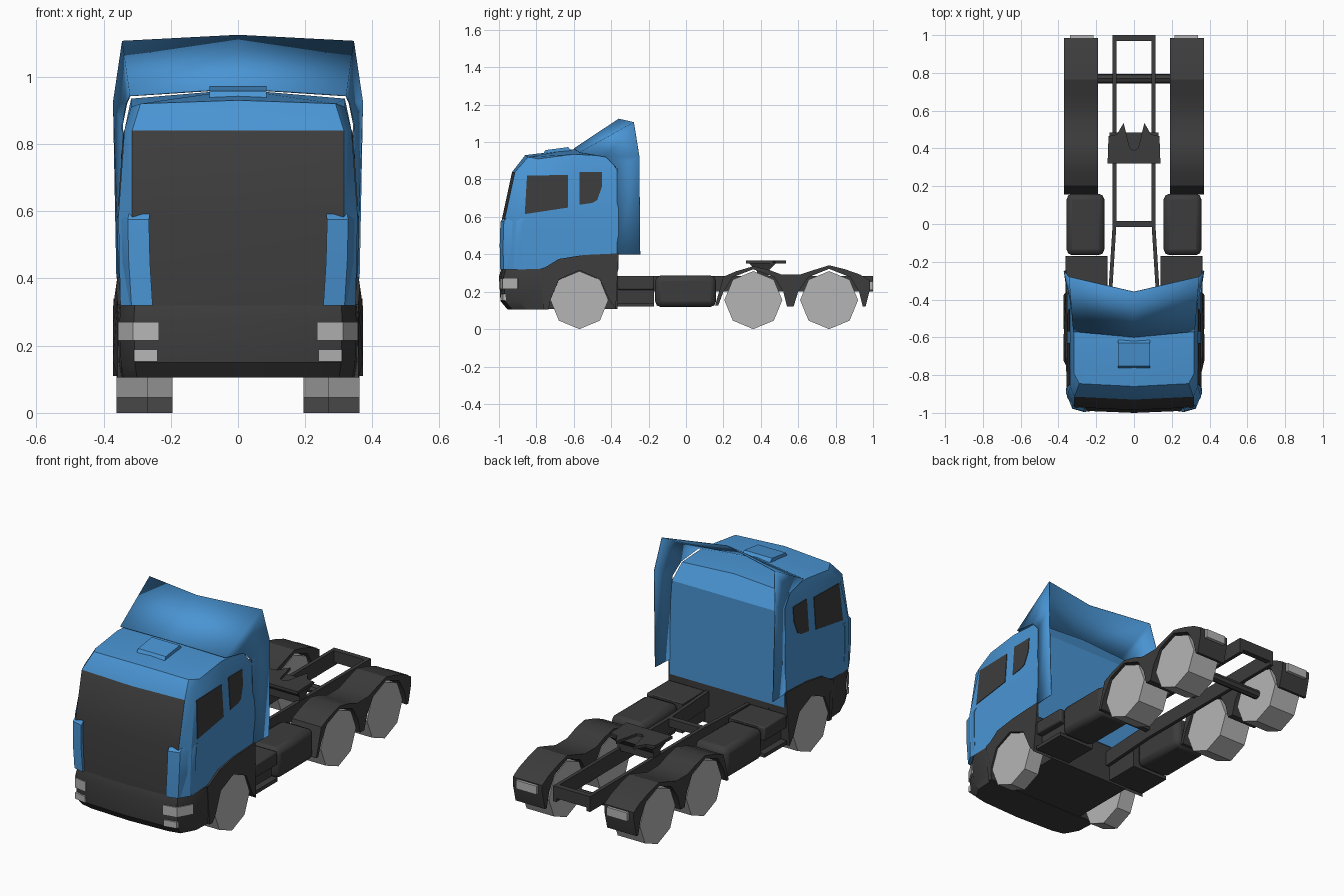
import bpy, bmesh, math

if "Cube" in bpy.data.objects:
    bpy.data.objects.remove(bpy.data.objects["Cube"])


def material(name, rgb):
    m = bpy.data.materials.new(name)
    m.diffuse_color = (*rgb, 1)
    m.use_nodes = True
    m.node_tree.nodes["Principled BSDF"].inputs["Base Color"].default_value = m.diffuse_color
    return m


BLUE = material("blue paint", (0.068, 0.30, 0.66))
DARK = material("dark grey", (0.045, 0.045, 0.045))
LIGHT = material("light grey", (0.46, 0.46, 0.46))


def make(name, verts, faces, mat, mirror=False, bevel=0, angle=30):
    me = bpy.data.meshes.new(name)
    me.from_pydata(verts, [], faces)
    bm = bmesh.new()
    bm.from_mesh(me)
    bmesh.ops.recalc_face_normals(bm, faces=bm.faces)
    bm.to_mesh(me)
    bm.free()
    ob = bpy.data.objects.new(name, me)
    bpy.context.collection.objects.link(ob)
    me.materials.append(mat)
    bpy.ops.object.select_all(action='DESELECT')
    ob.select_set(True)
    bpy.context.view_layer.objects.active = ob
    bpy.ops.object.shade_smooth_by_angle(angle=math.radians(angle))
    if bevel:
        b = ob.modifiers.new("bevel", 'BEVEL')
        b.width, b.segments = bevel, 2
    if mirror:
        ob.modifiers.new("mirror", 'MIRROR')
    return ob


def loft(name, rings, mat, **kw):
    """Closed rings of equal length, joined and capped at both ends."""
    n = len(rings[0])
    verts = [p for r in rings for p in r]
    faces = [(k * n + i, k * n + (i + 1) % n, (k + 1) * n + (i + 1) % n, (k + 1) * n + i)
             for k in range(len(rings) - 1) for i in range(n)]
    faces += [tuple(range(n)), tuple(range(len(verts) - n, len(verts)))]
    return make(name, verts, faces, mat, **kw)


def side(name, prof, x0, x1, mat, **kw):
    """Side (y, z) profile extruded in x."""
    return loft(name, [[(x, y, z) for y, z in prof] for x in (x0, x1)], mat, **kw)


def plan(name, pts, z0, z1, mat, **kw):
    """Plan (x, y) outline extruded in z."""
    return loft(name, [[(x, y, z) for x, y in pts] for z in (z0, z1)], mat, **kw)


def box(name, x, y, z, mat, **kw):
    return plan(name, [(x[0], y[0]), (x[1], y[0]), (x[1], y[1]), (x[0], y[1])], *z, mat, **kw)


def both(half):
    """Complete a half outline that starts and/or ends on x = 0."""
    return half + [(-p[0], *p[1:]) for p in reversed(half) if p[0] > 0]


# Cab shell: half rings run from front centre round to back centre
def cab_ring(z, yf, wf, ws, yb):
    return [(0, yf, z), (wf, yf + .015, z), (ws, yf + .07, z),
            (ws, -.6, z), (ws, yb, z), (0, yb, z)]


rings = [cab_ring(.32, -.99, .315, .350, -.36),
         cab_ring(.585, -.985, .315, .356, -.36),
         cab_ring(.84, -.93, .315, .338, -.36),
         [(0, -.86, .93), (.29, -.845, .92), (.318, -.79, .91),
          (.318, -.6, .935), (.318, -.42, .925), (0, -.42, .945)]]
verts = [p for r in rings for p in r] + [(0, -.6, .962)]
faces = [(k * 6 + i, k * 6 + i + 1, k * 6 + i + 7, k * 6 + i + 6) for k in range(3) for i in range(5)]
faces += [(18, 19, 20, 21, 24), (24, 21, 22, 23), (0, 1, 2, 3, 4, 5)]
cab = make("cab", verts, faces, BLUE, mirror=True)
cab.data.materials.append(DARK)
for f in cab.data.polygons:      # windscreen and grille are the front centre faces
    c = f.center
    if c.y < -.93 and c.x < .2 and abs(f.normal.z) < .5 and c.z < .84:
        f.material_index = 1

# Blue corner panels beside the grille
corner = [(.262, -.996), (.325, -.978), (.357, -.90), (.357, -.88), (.27, -.9)]
loft("corner_panel", [[(x + d, y + e, z) for x, y in corner]
     for z, d, e in ((.32, -.008, .002), (.45, 0, 0), (.575, .003, .004), (.592, 0, .02))],
     BLUE, mirror=True)

# Side windows lying on the sloped cab wall
def window(name, prof):
    def wall(z):
        return .356 - .0706 * (z - .585)
    loft(name, [[(wall(z) + d, y, z) for y, z in prof] for d in (-.004, .003)], DARK, mirror=True)


window("front_side_window", [(-.862, .615), (-.85, .82), (-.63, .825), (-.63, .65)])
window("rear_side_window", [(-.57, .665), (-.57, .84), (-.45, .84), (-.45, .76), (-.475, .69), (-.50, .675)])

# Roof hatch
loft("roof_hatch", [[(x, -.765, .935), (x, -.752, .957), (x, -.63, .973), (x, -.615, .955)]
     for x in (-.085, .085)], BLUE)

# Wind deflector on the roof with side fairings behind the cab
fairing = make("wind_deflector",
    [(0, -.6, .966), (0, -.36, 1.125), (.345, -.28, 1.107), (.322, -.57, .945), (.372, -.25, .925),
     (.362, -.245, .40), (.354, -.37, .40), (.346, -.37, .86), (.334, -.43, .92)],
    [(0, 3, 2, 1), (2, 3, 8), (2, 8, 4), (4, 8, 7), (4, 7, 6, 5)], BLUE, mirror=True)
fairing.modifiers.new("thickness", 'SOLIDIFY').thickness = .004

# Bumper, underbody and lamps
bumper = both([(0, -1.0), (.24, -.99), (.31, -.975), (.352, -.90), (.358, -.745)])
loft("bumper", [[(x * s, y + (d if y < -.8 else 0), z) for x, y in bumper]
     for z, s, d in ((.106, .97, .045), (.15, .99, .008), (.28, 1, 0), (.322, .99, .012))], DARK)
box("underbody", (-.25, .25), (-.76, -.365), (.108, .40), DARK)
plan("headlight", [(.235, -.995), (.312, -.98), (.357, -.90), (.33, -.89), (.235, -.95)],
     .215, .27, LIGHT, mirror=True)
plan("fog_light", [(.24, -.993), (.31, -.979), (.31, -.95), (.24, -.95)], .153, .188, LIGHT, mirror=True)

# Front wheel arch, flaring outwards towards the bottom
arch = [(-.76, .105), (-.78, .322), (-.75, .332), (-.68, .375), (-.55, .396), (-.36, .405), (-.375, .11),
        (-.41, .155), (-.46, .265), (-.57, .314), (-.68, .265), (-.725, .155), (-.735, .105)]
loft("front_wheel_arch", [[(.24, y, z) for y, z in arch],
     [(.359 + max(0, min(.013, (.40 - z) * .15)) * (y > -.73), y, z) for y, z in arch]],
     DARK, mirror=True)

# Eight-sided wheels, standing on a corner
def octagon(y):
    return [(y + .155 * math.sin(i * math.pi / 4), .155 - .155 * math.cos(i * math.pi / 4)) for i in range(8)]


side("front_wheel", octagon(-.57), .27, .362, LIGHT, mirror=True)
for label, y in (("middle", .36), ("rear", .765)):
    side(label + "_wheel", octagon(y), .195, .362, LIGHT, mirror=True)
side("rear_axle", [(.77 + .025 * math.cos(i * math.pi / 4), .155 + .025 * math.sin(i * math.pi / 4))
                   for i in range(8)], -.2, .2, DARK)

# Rear fender shell over both wheels, with a flap between them
side("rear_fender",
     [(.155, .125), (.2, .28), (.27, .31), (.36, .336), (.44, .318), (.51, .292), (.61, .292), (.69, .318),
      (.765, .341), (.85, .32), (.93, .292), (.985, .26), (.985, .22), (.96, .12), (.945, .12), (.925, .2),
      (.878, .278), (.765, .322), (.655, .278), (.60, .2), (.575, .12), (.54, .12), (.52, .2),
      (.472, .278), (.36, .32), (.25, .278), (.2, .2), (.172, .125)], .19, .37, DARK, mirror=True)
box("tail_light", (.215, .34), (.97, 1.0), (.208, .255), LIGHT, mirror=True)

# Chassis frame
plan("frame_rail", [(.118, -.4), (.093, 0), (.093, 1.0), (.113, 1.0), (.113, 0), (.138, -.4)],
     .20, .285, DARK, mirror=True)
for label, y, z in (("front", 0, .24), ("end", .985, .22)):
    box(label + "_crossmember", (-.1, .1), (y - .015, y + .015), (z, .285), DARK)

# Coupling plate with notched tail
plate = both([(0, .39), (.022, .40), (.055, .535), (.09, .475), (.135, .465), (.14, .32)])
loft("coupling_plate", [[(x, y, z) for x, y in plate] for z in (.352, .368)], DARK)
loft("coupling_base", [[(sx * w, .41 + sy * d, z) for sx, sy in ((-1, -1), (1, -1), (1, 1), (-1, 1))]
     for z, w, d in ((.27, .11, .03), (.31, .11, .03), (.355, .13, .075))], DARK)

# Fuel tanks and step boxes along the frame
box("fuel_tank", (.157, .357), (-.165, .16), (.118, .287), DARK, mirror=True, bevel=.03)
box("step_box_body", (.14, .325), (-.365, -.17), (.12, .28), DARK, mirror=True)
box("step_box_top", (.14, .362), (-.365, -.17), (.21, .285), DARK, mirror=True, bevel=.008)
box("step_box_tread", (.14, .362), (-.365, -.17), (.12, .14), DARK, mirror=True)
